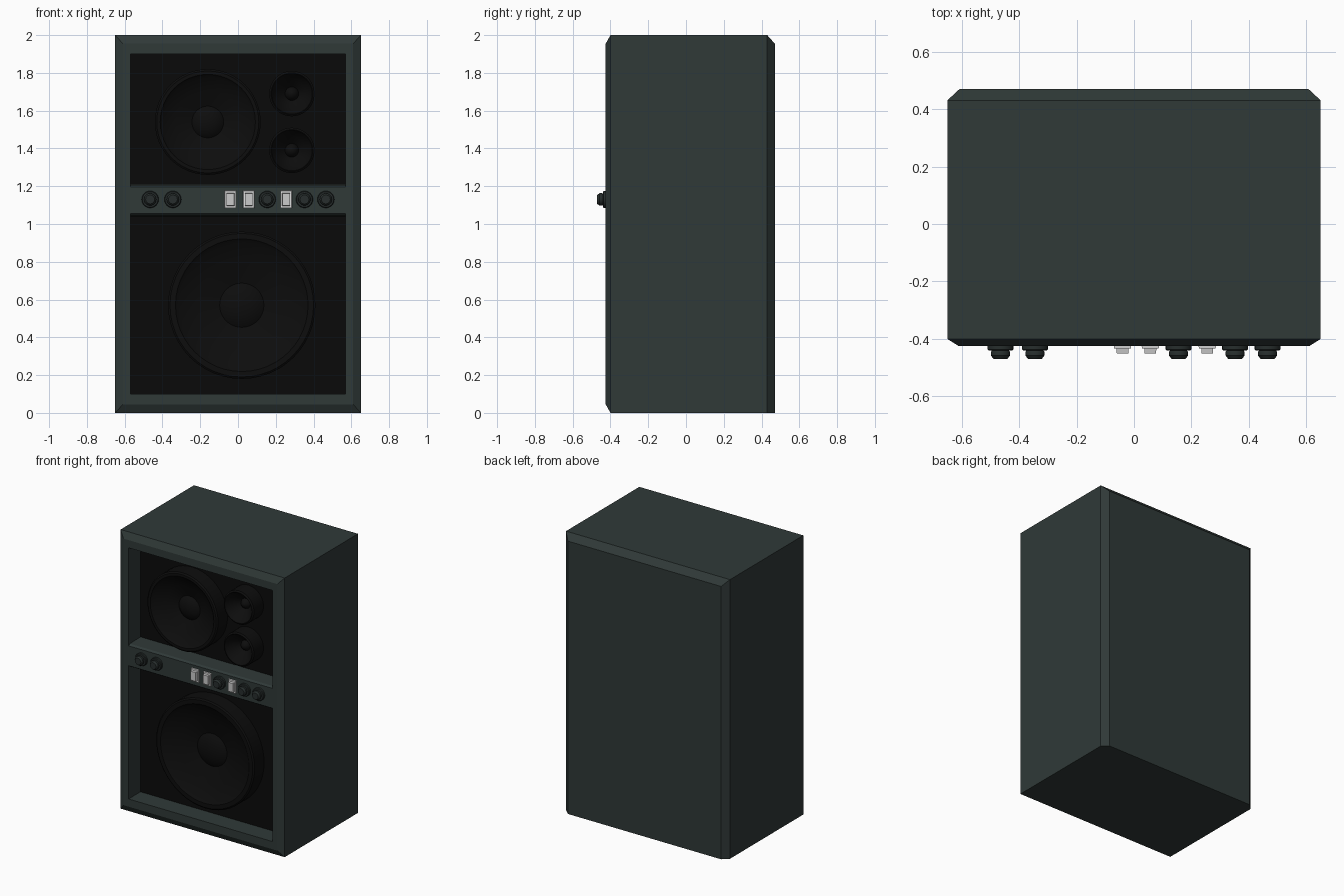
import bpy, bmesh, math

cube = bpy.data.objects.get("Cube")
if cube:
    bpy.data.objects.remove(cube, do_unlink=True)


def material(name, rgb):
    m = bpy.data.materials.new(name)
    m.use_nodes = True
    m.diffuse_color = (*rgb, 1)
    bsdf = m.node_tree.nodes["Principled BSDF"]
    bsdf.inputs["Base Color"].default_value = (*rgb, 1)
    bsdf.inputs["Roughness"].default_value = 0.8
    return m


CABINET = material("dark green grey", (0.029, 0.041, 0.039))
BLACK = material("baffle black", (0.003, 0.003, 0.003))
CONE = material("speaker black", (0.004, 0.004, 0.004))
KNOB = material("knob charcoal", (0.02, 0.027, 0.026))
FRAME = material("switch frame white", (0.75, 0.75, 0.75))
ROCKER = material("switch rocker grey", (0.6, 0.6, 0.6))


def loft(name, rings, mats, cap_start=True, smooth=False):
    """Skin a list of equal-length point rings; the first cap uses the last material."""
    bm = bmesh.new()
    loops = [[bm.verts.new(p) for p in ring] for ring in rings]
    n = len(loops[0])
    for a, b in zip(loops, loops[1:]):
        for i in range(n):
            j = (i + 1) % n
            bm.faces.new((a[i], a[j], b[j], b[i]))
    if cap_start:
        bm.faces.new(loops[0]).material_index = len(mats) - 1
    bm.faces.new(loops[-1])
    bmesh.ops.recalc_face_normals(bm, faces=bm.faces)
    me = bpy.data.meshes.new(name)
    bm.to_mesh(me)
    bm.free()
    for m in mats:
        me.materials.append(m)
    ob = bpy.data.objects.new(name, me)
    bpy.context.collection.objects.link(ob)
    if smooth:
        bpy.ops.object.select_all(action="DESELECT")
        ob.select_set(True)
        bpy.context.view_layer.objects.active = ob
        bpy.ops.object.shade_smooth_by_angle(angle=math.radians(35))
    return ob


def rect(y, half, z0, z1, x=0):
    return [(x - half, y, z0), (x + half, y, z0), (x + half, y, z1), (x - half, y, z1)]


def turned(name, x, z, profile, mat, sides):
    """Lathe (radius, y) pairs around an axis along y."""
    angles = [2 * math.pi * i / sides for i in range(sides)]
    rings = [[(x + r * math.cos(a), y, z + r * math.sin(a)) for a in angles]
             for r, y in profile]
    return loft(name, rings, [mat], smooth=True)


FRONT, BAFFLE = -0.425, -0.29

# Cabinet with chamfered rims and a recessed black baffle
loft("cabinet", [
    rect(BAFFLE, 0.57, 0.10, 1.90),
    rect(FRONT, 0.57, 0.10, 1.90),
    rect(FRONT, 0.61, 0.045, 1.955),
    rect(-0.40, 0.65, 0, 2),
    rect(0.43, 0.65, 0, 2),
    rect(0.47, 0.607, 0, 1.955),
], [CABINET, BLACK])

# Control bar across the opening
loft("control_bar", [
    rect(BAFFLE, 0.57, 1.04, 1.21),
    rect(-0.41, 0.57, 1.045, 1.207),
    rect(FRONT + 0.001, 0.57, 1.055, 1.197),
], [CABINET])


# Speakers: raised rim, sunken cone, domed dust cap
def speaker(name, x, z, r):
    rim = -0.405
    turned(name, x, z, [
        (r, BAFFLE), (r, rim + 0.008), (r - 0.01, rim), (r * 0.9, rim),
        (r * 0.85, rim + 0.015), (r * 0.6, rim + 0.05), (r * 0.3, rim + 0.085),
        (r * 0.24, rim + 0.07), (r * 0.13, rim + 0.058), (r * 0.02, rim + 0.054),
    ], CONE, 48)


speaker("woofer", 0.02, 0.57, 0.39)
speaker("midrange", -0.16, 1.54, 0.28)
speaker("upper_tweeter", 0.285, 1.69, 0.12)
speaker("lower_tweeter", 0.285, 1.39, 0.12)

# Control knobs: collar and faceted grip
for i, x in enumerate((-0.465, -0.345, 0.155, 0.352, 0.465), 1):
    turned(f"knob_collar_{i}", x, 1.13,
           [(0.045, FRONT + 0.005), (0.045, -0.436), (0.041, -0.44)], KNOB, 24)
    turned(f"knob_grip_{i}", x, 1.13,
           [(0.028, -0.438), (0.033, -0.445), (0.033, -0.458), (0.024, -0.47)], KNOB, 12)

# Rocker switches: frame and raised rocker
for i, x in enumerate((-0.04, 0.057, 0.255), 1):
    loft(f"switch_frame_{i}", [rect(FRONT + 0.005, 0.031, 1.083, 1.177, x),
                               rect(-0.433, 0.029, 1.085, 1.175, x)], [FRAME])
    loft(f"switch_rocker_{i}", [rect(-0.43, 0.021, 1.096, 1.164, x),
                                rect(-0.45, 0.02, 1.098, 1.162, x)], [ROCKER])
